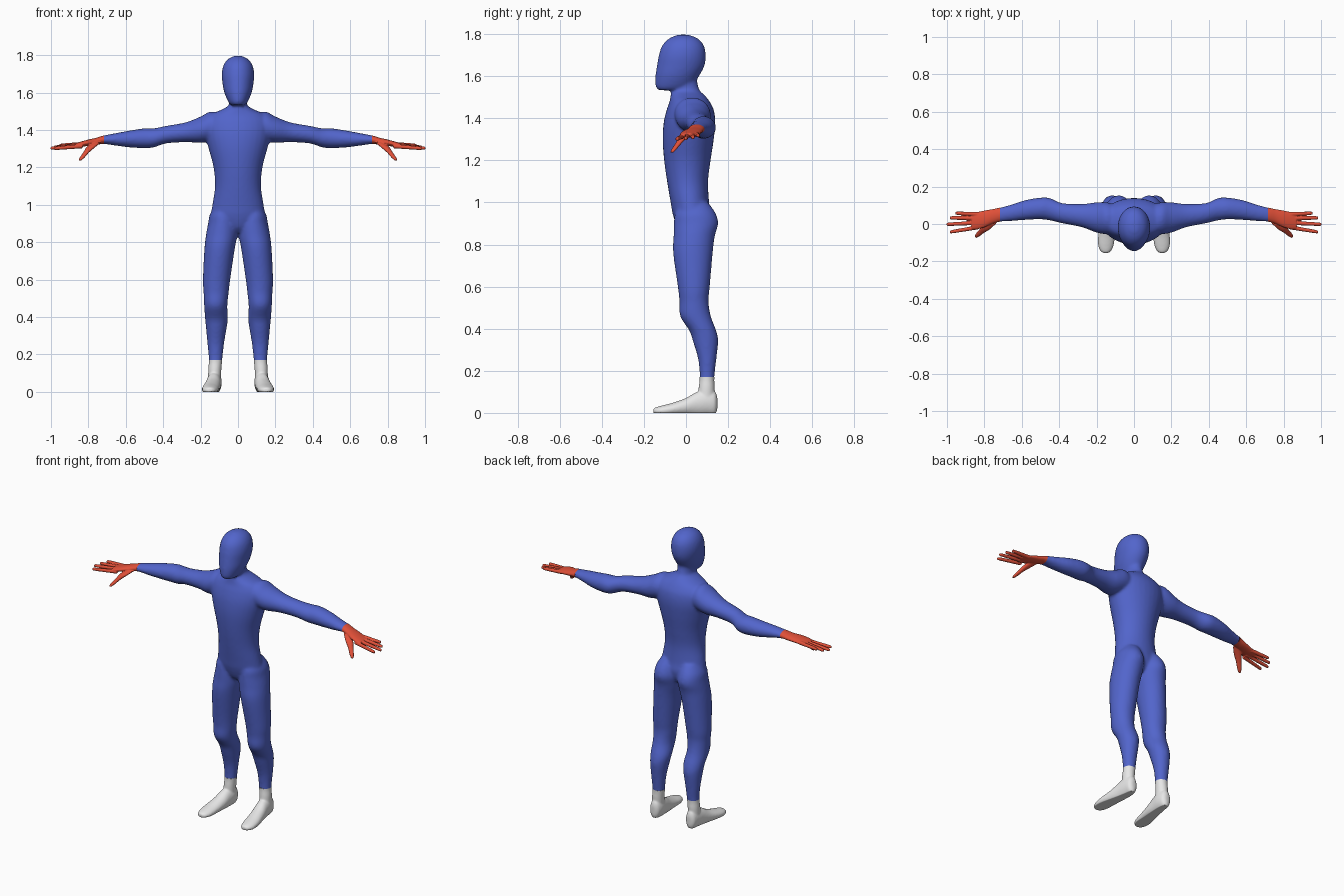
import bpy, bmesh, math
from mathutils import Vector


def material(name, rgb):
    m = bpy.data.materials.new(name)
    m.diffuse_color = (*rgb, 1)
    return m


BLUE = material("blue suit", (0.085, 0.13, 0.60))
RED = material("red glove", (0.75, 0.08, 0.04))
GREY = material("pale grey sock", (0.80, 0.80, 0.80))


def resample(rows, steps=5):
    """Catmull-Rom through the key cross-sections."""
    out = []
    for i in range(len(rows) - 1):
        p0, p1 = rows[max(i - 1, 0)], rows[i]
        p2, p3 = rows[i + 1], rows[min(i + 2, len(rows) - 1)]
        for k in range(steps):
            t = k / steps
            out.append([0.5 * (2 * b + (c - a) * t + (2 * a - 5 * b + 4 * c - d) * t * t
                               + (3 * b - a - 3 * c + d) * t ** 3)
                        for a, b, c, d in zip(p0, p1, p2, p3)])
    return out + [list(rows[-1])]


def loft(bm, rows, axis, side=1, n=32):
    """Closed tube of ellipses; row = centre x, y, z and two half-widths."""
    u, v = {"x": ((0, 1, 0), (0, 0, 1)), "y": ((1, 0, 0), (0, 0, 1)),
            "z": ((1, 0, 0), (0, 1, 0))}[axis]
    rings = []
    for x, y, z, a, b in resample(rows):
        ring = []
        for k in range(n):
            t = 2 * math.pi * k / n
            p = Vector((x, y, z)) + Vector(u) * a * math.cos(t) + Vector(v) * b * math.sin(t)
            p.x *= side
            ring.append(bm.verts.new(p))
        rings.append(ring)
    faces = [bm.faces.new(rings[0]), bm.faces.new(rings[-1])]
    for r, s in zip(rings, rings[1:]):
        for k in range(n):
            faces.append(bm.faces.new((r[k], r[(k + 1) % n], s[(k + 1) % n], s[k])))
    bmesh.ops.recalc_face_normals(bm, faces=faces)


def skin(name, bm, mat, voxel, rounds, cuts, floor=False):
    """Fuse the lofts into one smooth skin and trim it at the seams."""
    me = bpy.data.meshes.new(name)
    bm.to_mesh(me)
    bm.free()
    ob = bpy.data.objects.new(name, me)
    bpy.context.collection.objects.link(ob)
    bpy.context.view_layer.objects.active = ob
    rm = ob.modifiers.new("fuse", "REMESH")
    rm.mode, rm.voxel_size = "VOXEL", voxel
    sm = ob.modifiers.new("soften", "SMOOTH")
    sm.factor, sm.iterations = 0.5, rounds
    for mod in ("fuse", "soften"):
        bpy.ops.object.modifier_apply(modifier=mod)
    bm = bmesh.new()
    bm.from_mesh(ob.data)
    for co, no in cuts:
        bmesh.ops.bisect_plane(bm, geom=bm.verts[:] + bm.edges[:] + bm.faces[:],
                               plane_co=co, plane_no=no, clear_outer=True)
    for vert in bm.verts:
        if floor:
            vert.co.z = max(vert.co.z, 0)
    for f in bm.faces:
        f.smooth = True
    bm.to_mesh(ob.data)
    bm.free()
    ob.data.materials.clear()
    ob.data.materials.append(mat)


def upright(rows):
    """(z, half width, front y, back y) to loft rows."""
    return [(0, (f + b) / 2, z, w, (b - f) / 2) for z, w, f, b in rows]


WRIST, ANKLE = 0.717, 0.17

torso = upright([
    (0.85, 0.04, -0.01, 0.06), (0.88, 0.10, -0.04, 0.10), (0.94, 0.142, -0.062, 0.118),
    (1.0, 0.137, -0.073, 0.11), (1.1, 0.123, -0.09, 0.105), (1.2, 0.131, -0.104, 0.117),
    (1.3, 0.157, -0.111, 0.132), (1.38, 0.178, -0.106, 0.139), (1.44, 0.178, -0.092, 0.132),
    (1.48, 0.15, -0.078, 0.112), (1.508, 0.09, -0.073, 0.09), (1.53, 0.052, -0.07, 0.067),
    (1.56, 0.046, -0.067, 0.056), (1.61, 0.045, -0.06, 0.05)])
head = upright([
    (1.533, 0.035, -0.13, -0.03), (1.55, 0.052, -0.144, 0.025), (1.60, 0.073, -0.145, 0.062),
    (1.65, 0.083, -0.138, 0.088), (1.70, 0.087, -0.129, 0.094), (1.745, 0.078, -0.113, 0.085),
    (1.778, 0.055, -0.082, 0.058), (1.797, 0.02, -0.04, 0.012)])
arm = [
    (0.06, 0.02, 1.41, 0.07, 0.06), (0.14, 0.03, 1.42, 0.085, 0.079),
    (0.20, 0.035, 1.402, 0.081, 0.07), (0.28, 0.045, 1.388, 0.062, 0.053),
    (0.385, 0.058, 1.375, 0.054, 0.047), (0.45, 0.079, 1.358, 0.06, 0.051),
    (0.50, 0.083, 1.356, 0.058, 0.053), (0.58, 0.075, 1.352, 0.053, 0.045),
    (0.65, 0.061, 1.35, 0.045, 0.034), (WRIST, 0.05, 1.348, 0.038, 0.023),
    (0.76, 0.04, 1.339, 0.039, 0.019)]
leg = [
    (0.07, 0.04, 1.0, 0.05, 0.065), (0.08, 0.044, 0.95, 0.07, 0.096),
    (0.081, 0.048, 0.90, 0.079, 0.105), (0.087, 0.039, 0.84, 0.084, 0.098),
    (0.099, 0.033, 0.76, 0.081, 0.094), (0.1145, 0.037, 0.60, 0.073, 0.076),
    (0.117, 0.038, 0.53, 0.067, 0.069), (0.119, 0.045, 0.46, 0.062, 0.073),
    (0.115, 0.080, 0.39, 0.061, 0.064), (0.116, 0.093, 0.34, 0.055, 0.06),
    (0.119, 0.101, 0.254, 0.044, 0.043), (0.12, 0.10, ANKLE, 0.036, 0.035),
    (0.124, 0.098, 0.12, 0.035, 0.038)]

# suited body: torso, head, arms and legs
bm = bmesh.new()
loft(bm, torso, "z")
loft(bm, head, "z")
for s in (1, -1):
    loft(bm, arm, "x", s)
    loft(bm, leg, "z", s)
skin("body", bm, BLUE, 0.008, 8,
     [((WRIST, 0, 0), (1, 0, 0)), ((-WRIST, 0, 0), (-1, 0, 0)), ((0, 0, ANKLE), (0, 0, -1))])

# palm continues the arm; fingers are (base y, base z, tip x, tip y, tip z)
palm = arm[-4:] + [(0.80, 0.027, 1.332, 0.045, 0.017), (0.84, 0.018, 1.324, 0.046, 0.014),
                   (0.868, 0.015, 1.319, 0.042, 0.010)]
fingers = [(0.052, 1.325, 0.955, 0.058, 1.318), (0.030, 1.323, 0.985, 0.033, 1.308),
           (0.007, 1.319, 1.002, -0.002, 1.303), (-0.017, 1.314, 0.985, -0.043, 1.301)]
thumb = [(0.755, 0.015, 1.335, 0.024, 0.02), (0.785, -0.012, 1.31, 0.024, 0.021),
         (0.812, -0.036, 1.28, 0.016, 0.015), (0.834, -0.057, 1.252, 0.013, 0.012),
         (0.846, -0.068, 1.236, 0.007, 0.007)]
for s, label in ((1, "left"), (-1, "right")):
    bm = bmesh.new()
    loft(bm, palm, "x", s)
    loft(bm, thumb, "z", s, 16)
    for by, bz, tx, ty, tz in fingers:
        bend = [(0, 0.0115), (0.5, 0.0105), (0.93, 0.009), (1, 0.005)]
        loft(bm, [(0.83 + (tx - 0.83) * t, by + (ty - by) * t, bz + (tz - bz) * t, r, r)
                  for t, r in bend], "x", s, 16)
    skin("hand_" + label, bm, RED, 0.0032, 4, [((s * WRIST, 0, 0), (-s, 0, 0))])

# feet: ankle plus a wedge-shaped shoe with a flat sole
ankle = leg[-4:] + [(0.126, 0.095, 0.06, 0.034, 0.04)]
shoe = [
    (0.125, 0.149, 0.045, 0.012, 0.03), (0.125, 0.136, 0.048, 0.03, 0.056),
    (0.125, 0.10, 0.05, 0.038, 0.062), (0.13, 0.05, 0.042, 0.04, 0.057),
    (0.137, 0.0, 0.029, 0.043, 0.042), (0.146, -0.06, 0.018, 0.045, 0.031),
    (0.15, -0.11, 0.011, 0.042, 0.025), (0.151, -0.142, 0.009, 0.03, 0.018),
    (0.151, -0.155, 0.009, 0.014, 0.011)]
for s, label in ((1, "left"), (-1, "right")):
    bm = bmesh.new()
    loft(bm, ankle, "z", s)
    loft(bm, shoe, "y", s)
    skin("foot_" + label, bm, GREY, 0.005, 6, [((0, 0, ANKLE), (0, 0, 1))], floor=True)
